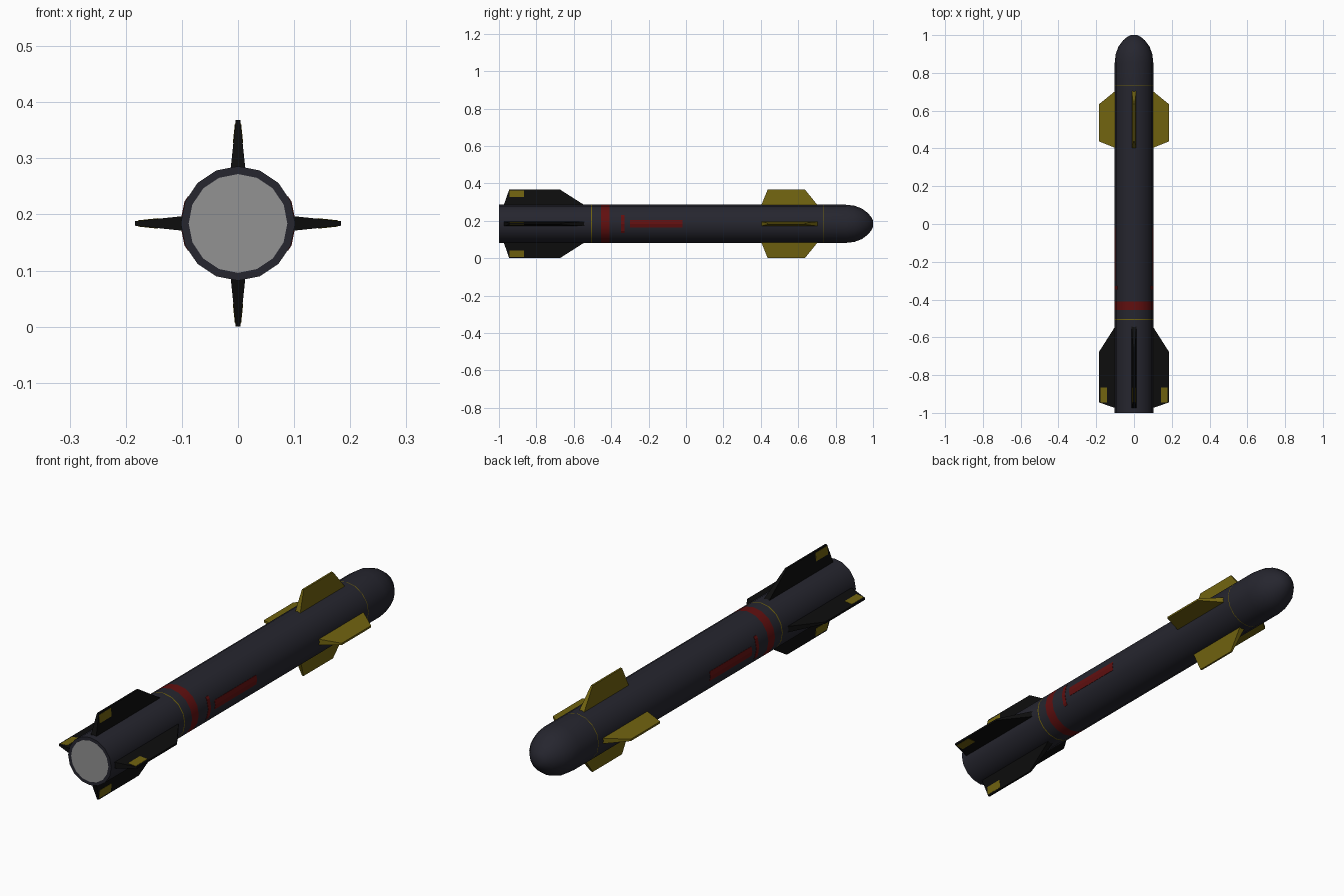
import bpy, bmesh, math
from mathutils import Matrix, Vector

if "Cube" in bpy.data.objects:
    bpy.data.objects.remove(bpy.data.objects["Cube"])

CZ, R, SIDES = 0.184, 0.102, 16


def material(name, rgb):
    m = bpy.data.materials.new(name)
    m.diffuse_color = (*rgb, 1)
    m.use_nodes = True
    m.node_tree.nodes["Principled BSDF"].inputs["Base Color"].default_value = m.diffuse_color
    return m


NAVY = material("dark_navy", (0.019, 0.019, 0.028))
BLACK = material("black", (0.004, 0.004, 0.004))
YELLOW = material("mustard_yellow", (0.165, 0.125, 0.005))
RED = material("dark_red", (0.12, 0.005, 0.005))
GREY = material("grey", (0.29, 0.29, 0.29))


def finish(bm, name, mats, smooth=False):
    bmesh.ops.recalc_face_normals(bm, faces=bm.faces)
    me = bpy.data.meshes.new(name)
    bm.to_mesh(me)
    bm.free()
    for m in mats:
        me.materials.append(m)
    if smooth:
        me.polygons.foreach_set("use_smooth", [True] * len(me.polygons))
        me.set_sharp_from_angle(angle=math.radians(35))
    ob = bpy.data.objects.new(name, me)
    bpy.context.collection.objects.link(ob)
    return ob


# Body: lathe profile (y, radius, material of the band that follows)
profile = [(-1, 0.088, 0), (-1, R, 0), (-0.507, R, 2), (-0.502, R, 0),
           (-0.455, R, 1), (-0.41, R, 0), (0.733, R, 2), (0.736, R, 0),
           (0.855, R, 0), (0.9, 0.097, 0), (0.94, 0.082, 0),
           (0.972, 0.058, 0), (0.992, 0.034, 0), (1.0, 0.016, 0)]
bm = bmesh.new()
rings = []
for y, r, _ in profile:
    rings.append([bm.verts.new((r * math.cos(2 * math.pi * i / SIDES), y,
                                CZ + r * math.sin(2 * math.pi * i / SIDES)))
                  for i in range(SIDES)])
for k in range(len(rings) - 1):
    for i in range(SIDES):
        j = (i + 1) % SIDES
        f = bm.faces.new((rings[k][i], rings[k][j], rings[k + 1][j], rings[k + 1][i]))
        f.material_index = profile[k][2]
bm.faces.new(rings[-1])
bm.faces.new(rings[0]).material_index = 3   # grey exhaust disc
finish(bm, "body", [NAVY, RED, YELLOW, GREY], smooth=True)


def prism(name, mat, angle, sections):
    """Solid between two rectangles: (radius, y0, y1, half thickness), turned about the axis."""
    bm = bmesh.new()
    q = [[bm.verts.new((s * t, y, r)) for s, y in ((-1, y0), (1, y0), (1, y1), (-1, y1))]
         for r, y0, y1, t in sections]
    bm.faces.new(q[0])
    bm.faces.new(q[1])
    for i in range(4):
        j = (i + 1) % 4
        bm.faces.new((q[0][i], q[0][j], q[1][j], q[1][i]))
    bm.transform(Matrix.Translation((0, 0, CZ)) @ Matrix.Rotation(angle, 4, 'Y'))
    return finish(bm, name, [mat])


# Fins at four quarter turns, with yellow tip marks on the rear ones
for n, side in enumerate(("top", "right", "bottom", "left")):
    a = n * math.pi / 2
    prism("rear_fin_" + side, BLACK, a,
          [(0.098, -0.975, -0.54, 0.013), (0.184, -0.945, -0.675, 0.004)])
    prism("front_fin_" + side, YELLOW, a,
          [(0.098, 0.402, 0.705, 0.012), (0.184, 0.437, 0.635, 0.004)])
    prism("fin_mark_" + side, YELLOW, a,
          [(0.143, -0.945, -0.865, 0.0093), (0.178, -0.945, -0.865, 0.0056)])


def side_plate(name, y0, y1, h, side):
    """Thin painted plate that follows the body facets."""
    bm = bmesh.new()
    step = 2 * math.pi / SIDES
    corners = [(R * math.cos(step * i), R * math.sin(step * i)) for i in range(4)]

    def outline(z):
        for (xa, za), (xb, zb) in zip(corners, corners[1:]):
            if abs(z) <= zb + 1e-6:
                return xa + (xb - xa) * (abs(z) - za) / (zb - za) + 0.0012
    zs = sorted({-h, 0.0, h} | {s * c[1] for c in corners[1:] for s in (-1, 1) if c[1] < h})
    rows = [[bm.verts.new((outline(z) * side, y, CZ + z)) for y in (y0, y1)] for z in zs]
    for p, q in zip(rows, rows[1:]):
        f = bm.faces.new((p[0], p[1], q[1], q[0]))
        f.normal_update()
        if f.normal.dot(Vector((side, 0, 0))) < 0:
            f.normal_flip()
    ext = bmesh.ops.extrude_face_region(bm, geom=bm.faces[:], use_keep_orig=True)
    for v in ext["geom"]:
        if isinstance(v, bmesh.types.BMVert):
            v.co.x -= side * 0.003
    finish(bm, name, [RED])


# Red side markings
for s, label in ((1, "right"), (-1, "left")):
    side_plate("stripe_" + label, -0.3, -0.018, 0.02, s)
    side_plate("bar_" + label, -0.347, -0.328, 0.048, s)
